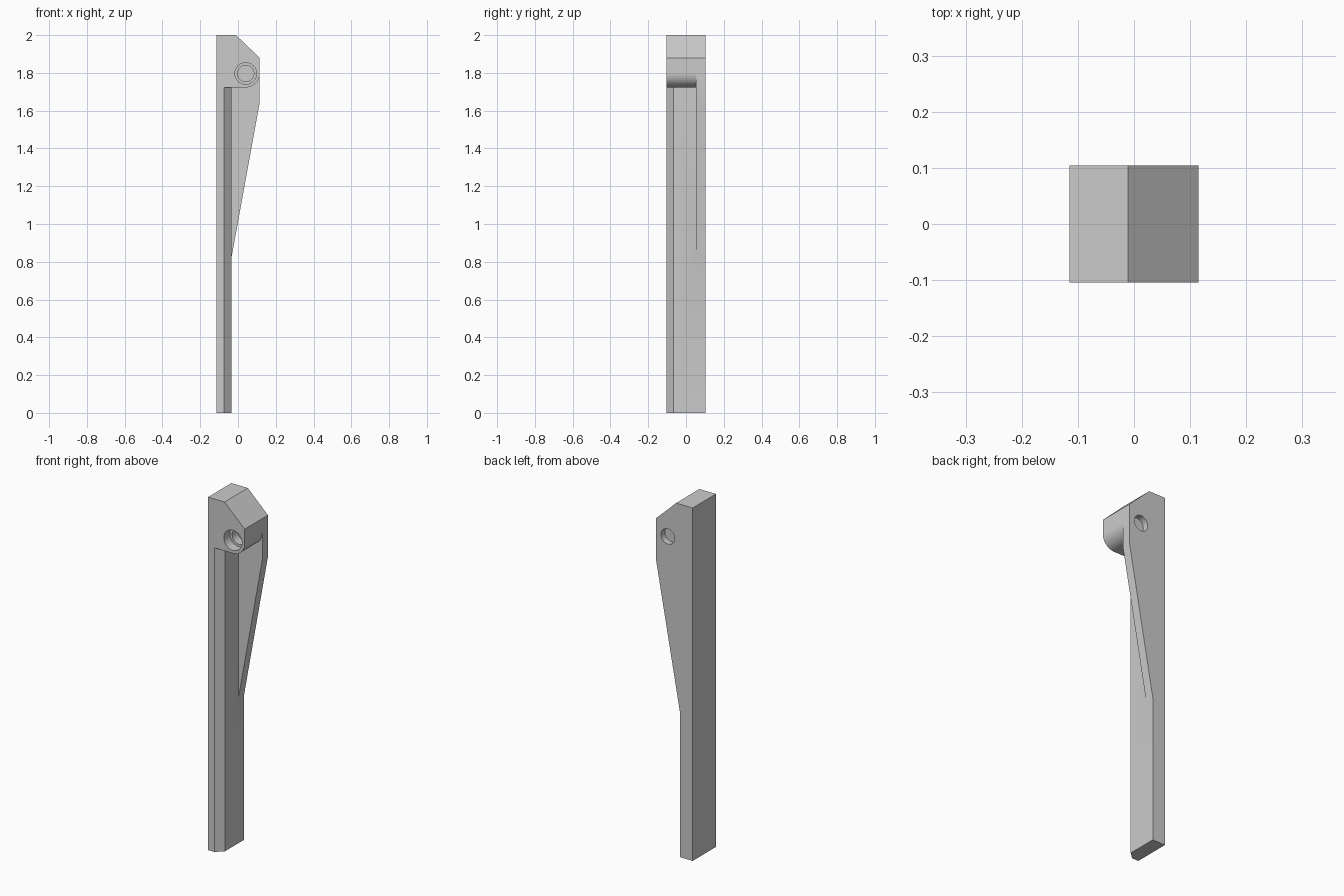
import bpy, bmesh, math
from mathutils import Vector

cube = bpy.data.objects.get("Cube")
if cube:
    bpy.data.objects.remove(cube, do_unlink=True)

grey = bpy.data.materials.new("plain_grey")
grey.use_nodes = True
colour = (0.6, 0.6, 0.6, 1)
grey.diffuse_color = colour
grey.node_tree.nodes["Principled BSDF"].inputs["Base Color"].default_value = colour

LEFT, EDGE, RIGHT = -0.115, -0.035, 0.115
FRONT, BACK = -0.104, 0.104
PIVOT_X, PIVOT_Z, KNUCKLE = 0.041, 1.797, 0.074


def prism(name, points, sweep):
    """Extrude a closed outline along a sweep vector."""
    bm = bmesh.new()
    face = bm.faces.new([bm.verts.new(p) for p in points])
    moved = bmesh.ops.extrude_face_region(bm, geom=[face])["geom"]
    verts = [v for v in moved if isinstance(v, bmesh.types.BMVert)]
    bmesh.ops.translate(bm, verts=verts, vec=Vector(sweep))
    bmesh.ops.recalc_face_normals(bm, faces=bm.faces)
    mesh = bpy.data.meshes.new(name)
    bm.to_mesh(mesh)
    bm.free()
    mesh.materials.append(grey)
    obj = bpy.data.objects.new(name, mesh)
    bpy.context.collection.objects.link(obj)
    return obj


def side_prism(name, outline, y0, y1):
    return prism(name, [(x, y0, z) for x, z in outline], (0, y1 - y0, 0))


def arc(radius, start, end, steps):
    angles = [math.radians(start + (end - start) * i / steps) for i in range(steps + 1)]
    return [(PIVOT_X + radius * math.cos(a), PIVOT_Z + radius * math.sin(a)) for a in angles]


def combine(target, other, operation):
    mod = target.modifiers.new(operation, 'BOOLEAN')
    mod.operation, mod.solver, mod.object = operation, 'EXACT', other
    bpy.context.view_layer.objects.active = target
    bpy.ops.object.modifier_apply(modifier=mod.name)
    bpy.data.objects.remove(other, do_unlink=True)


# Long bar with a bevelled front corner
bar = prism("hinged_bar", [(LEFT, FRONT, 0), (-0.075, FRONT, 0), (EDGE, -0.067, 0),
                           (EDGE, BACK, 0), (LEFT, BACK, 0)], (0, 0, 1.8))

# Head with a sloped top and a rounded knuckle underneath
top = [(RIGHT, 1.88), (-0.011, 2), (LEFT, 2)]
head = side_prism("head", top + [(LEFT, PIVOT_Z - KNUCKLE)] + arc(KNUCKLE, -90, 0, 24),
                  FRONT, BACK)

# Thin tapering web along the back
web = side_prism("web", top + [(LEFT, 0.82), (EDGE, 0.82), (RIGHT, 1.645)], 0.053, BACK)

combine(bar, head, 'UNION')
combine(bar, web, 'UNION')

# Stepped front socket and shallow back socket
for radius, y0, y1 in ((0.057, FRONT - 0.05, -0.05), (0.043, -0.06, 0.0),
                       (0.043, 0.07, BACK + 0.05)):
    combine(bar, side_prism("socket", arc(radius, 0, 352.5, 47), y0, y1), 'DIFFERENCE')

bpy.ops.object.select_all(action='DESELECT')
bar.select_set(True)
bpy.context.view_layer.objects.active = bar
bpy.ops.object.shade_smooth_by_angle(angle=math.radians(30))
